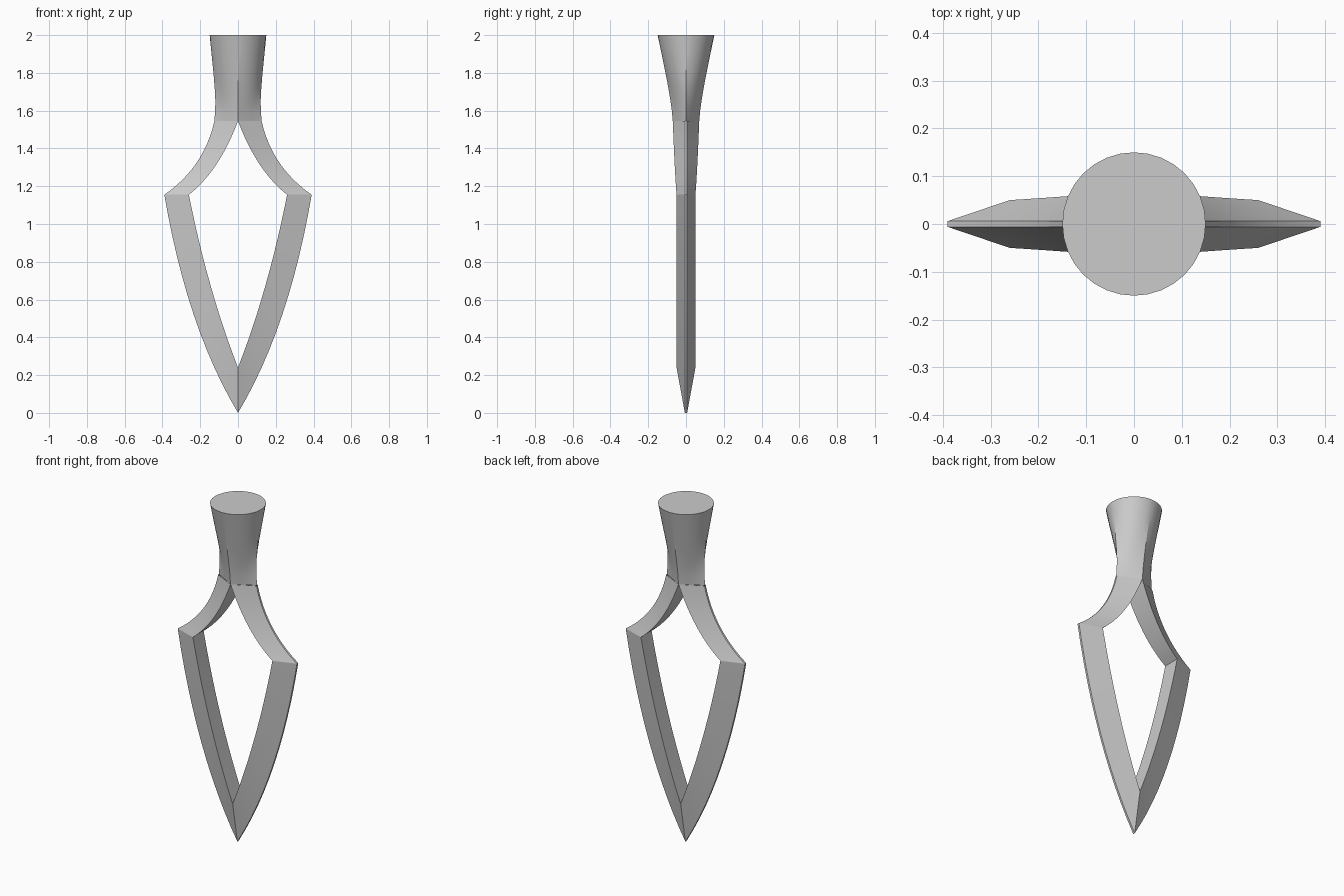
import bpy, bmesh, math
from mathutils import Vector

if "Cube" in bpy.data.objects:
    bpy.data.objects.remove(bpy.data.objects["Cube"])

STEPS = 12
EDGE = 0.006      # half thickness at the outer cutting edge


def curve(p0, p1, p2, t):
    a, b, c = Vector(p0), Vector(p1), Vector(p2)
    return a * (1 - t) ** 2 + b * 2 * t * (1 - t) + c * t * t


def loft(bm, rings):
    vs = [[bm.verts.new(p) for p in r] for r in rings]
    n = len(vs[0])
    for a, b in zip(vs, vs[1:]):
        for i in range(n):
            j = (i + 1) % n
            bm.faces.new((a[i], a[j], b[j], b[i]))
    return vs


bm = bmesh.new()

# Blade arms: (outer curve, inner curve, inner half thickness start/end), as x, z
lower = (((0, 0), (0.27, 0.45), (0.39, 1.155)),
         ((0, 0.24), (0.16, 0.65), (0.26, 1.155)), 0.05, 0.05)
upper = (((0.39, 1.155), (0.18, 1.30), (0.125, 1.545)),
         ((0.26, 1.155), (0.10, 1.28), (0, 1.545)), 0.05, 0.07)
for side in (-1, 1):
    rings = []
    for k, (outer, inner, h0, h1) in enumerate((lower, upper)):
        for s in range(k, STEPS + 1):
            t = s / STEPS
            o, i = curve(*outer, t), curve(*inner, t)
            h = h0 + (h1 - h0) * t
            rings.append([(side * o.x, -EDGE, o.y), (side * o.x, EDGE, o.y),
                          (side * i.x, h, i.y), (side * i.x, -h, i.y)])
    loft(bm, rings)

# Neck: diamond section blending into a round flared top (z, rx, ry, roundness)
SEG = 32
neck = [(1.545, 0.125, 0.070, 0), (1.60, 0.121, 0.075, 0.12),
        (1.65, 0.120, 0.082, 0.28), (1.70, 0.122, 0.090, 0.45),
        (1.75, 0.126, 0.099, 0.6), (1.80, 0.130, 0.109, 0.72),
        (1.90, 0.140, 0.129, 0.9), (2.0, 0.15, 0.15, 1)]
rings = []
for z, rx, ry, w in neck:
    ring = []
    for i in range(SEG):
        a = 2 * math.pi * i / SEG
        c, s = math.cos(a), math.sin(a)
        f = w + (1 - w) / (abs(c) + abs(s))
        ring.append((rx * c * f, ry * s * f, z))
    rings.append(ring)
bm.faces.new(loft(bm, rings)[-1])

bmesh.ops.remove_doubles(bm, verts=bm.verts, dist=0.0005)
bmesh.ops.recalc_face_normals(bm, faces=bm.faces)

mesh = bpy.data.meshes.new("open_blade")
bm.to_mesh(mesh)
bm.free()
obj = bpy.data.objects.new("open_blade", mesh)
bpy.context.collection.objects.link(obj)
bpy.context.view_layer.objects.active = obj
obj.select_set(True)
bpy.ops.object.shade_smooth_by_angle(angle=math.radians(20))
